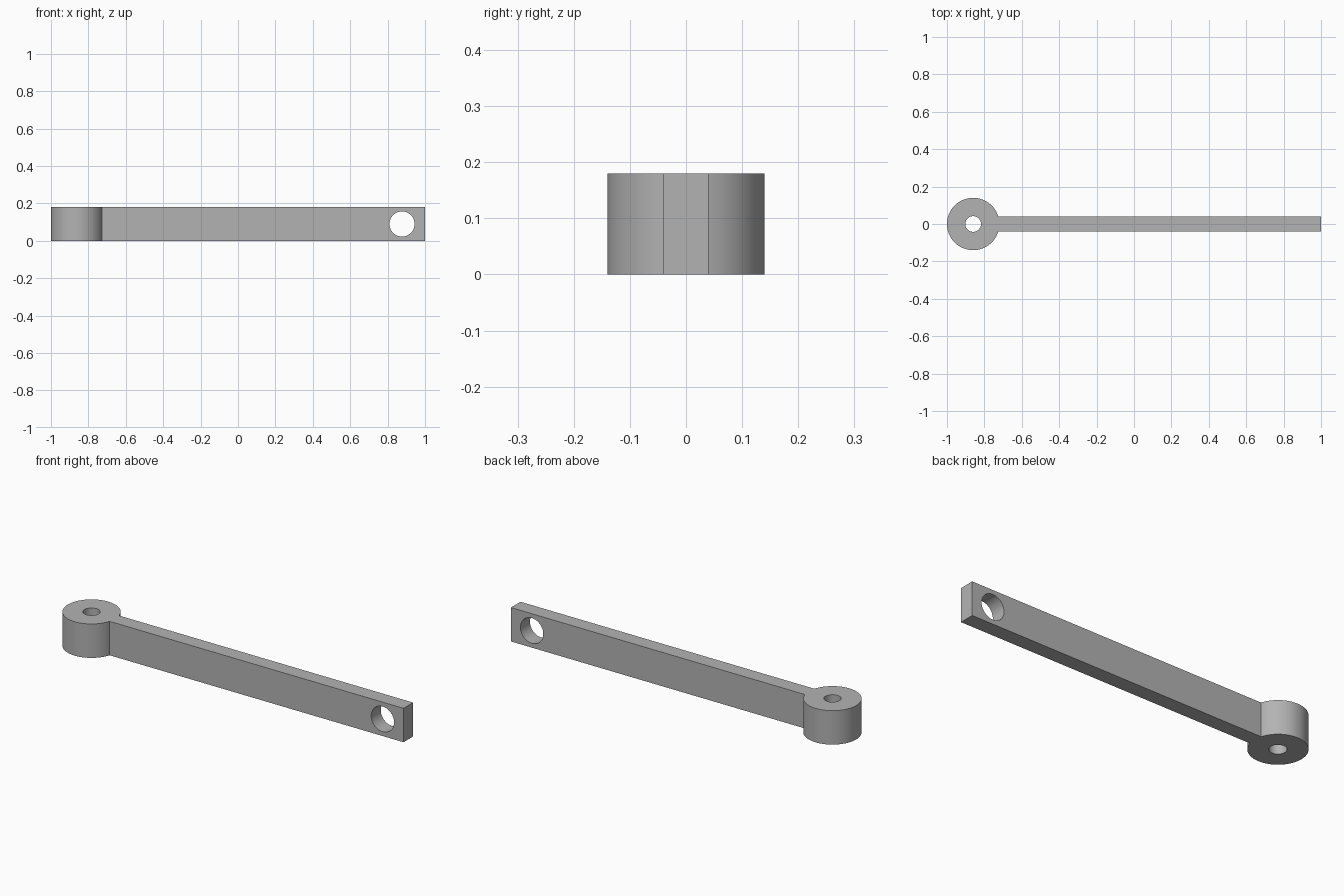
import bpy, bmesh, math
from mathutils import Matrix

cube = bpy.data.objects.get("Cube")
if cube:
    bpy.data.objects.remove(cube, do_unlink=True)

HEIGHT = 0.18
HUB_X, HUB_R, HUB_HOLE_R = -0.86, 0.14, 0.042
BAR_HALF, BAR_END = 0.04, 1.0
CROSS_X, CROSS_R = 0.877, 0.067

grey = bpy.data.materials.new("plain_grey")
grey.use_nodes = True
colour = (0.45, 0.45, 0.45, 1)
grey.diffuse_color = colour
grey.node_tree.nodes["Principled BSDF"].inputs["Base Color"].default_value = colour


def add_object(name, bm):
    mesh = bpy.data.meshes.new(name)
    bmesh.ops.recalc_face_normals(bm, faces=bm.faces)
    bm.to_mesh(mesh)
    bm.free()
    mesh.materials.append(grey)
    obj = bpy.data.objects.new(name, mesh)
    bpy.context.collection.objects.link(obj)
    return obj


def hole_cutter(name, radius, matrix):
    bm = bmesh.new()
    bmesh.ops.create_cone(bm, cap_ends=True, segments=64, radius1=radius,
                          radius2=radius, depth=0.5, matrix=matrix)
    obj = add_object(name, bm)
    obj.hide_render = True
    return obj


# Lever outline: round hub flowing into a straight bar, extruded upward
start = math.asin(BAR_HALF / HUB_R)
steps = 72
outline = []
for i in range(steps + 1):
    a = start + (2 * math.pi - 2 * start) * i / steps
    outline.append((HUB_X + HUB_R * math.cos(a), HUB_R * math.sin(a)))
outline += [(BAR_END, -BAR_HALF), (BAR_END, BAR_HALF)]

bm = bmesh.new()
base = bm.faces.new([bm.verts.new((x, y, 0)) for x, y in outline])
top = bmesh.ops.extrude_face_region(bm, geom=[base], use_keep_orig=True)["geom"]
bmesh.ops.translate(bm, vec=(0, 0, HEIGHT),
                    verts=[g for g in top if isinstance(g, bmesh.types.BMVert)])
lever = add_object("lever_arm", bm)

# Vertical hub bore and horizontal bore near the bar end
cutters = [
    hole_cutter("hub_bore_cutter", HUB_HOLE_R,
                Matrix.Translation((HUB_X, 0, HEIGHT / 2))),
    hole_cutter("bar_bore_cutter", CROSS_R,
                Matrix.Translation((CROSS_X, 0, HEIGHT / 2))
                @ Matrix.Rotation(math.pi / 2, 4, "X")),
]
bpy.ops.object.select_all(action="DESELECT")
lever.select_set(True)
bpy.context.view_layer.objects.active = lever
for cutter in cutters:
    mod = lever.modifiers.new(cutter.name, "BOOLEAN")
    mod.operation = "DIFFERENCE"
    mod.solver = "EXACT"
    mod.object = cutter
    bpy.ops.object.modifier_apply(modifier=mod.name)
for cutter in cutters:
    bpy.data.objects.remove(cutter, do_unlink=True)

# Smooth curved walls, crisp rims
bpy.ops.object.shade_smooth_by_angle(angle=math.radians(30))
